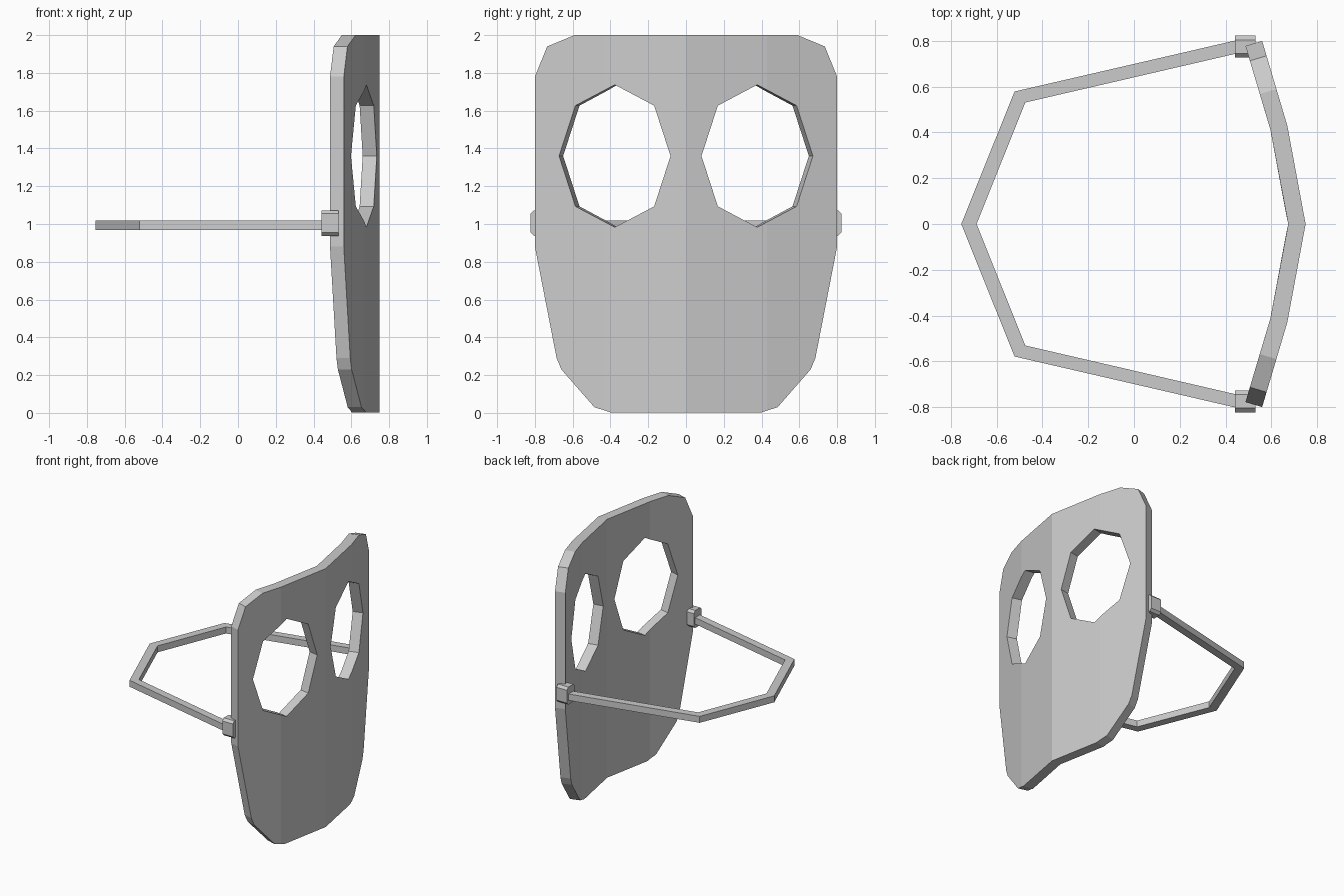
import bpy, bmesh, math
from mathutils import Vector

if "Cube" in bpy.data.objects:
    bpy.data.objects.remove(bpy.data.objects["Cube"])


def add_object(name, bm):
    bmesh.ops.recalc_face_normals(bm, faces=bm.faces)
    mesh = bpy.data.meshes.new(name)
    bm.to_mesh(mesh)
    bm.free()
    obj = bpy.data.objects.new(name, mesh)
    bpy.context.collection.objects.link(obj)
    return obj


def loop(bm, points):
    verts = [bm.verts.new((0, y, z)) for y, z in points]
    return [bm.edges.new((verts[i - 1], verts[i])) for i in range(len(verts))]


def bend(y):
    # folded profile of the plate's outer face, seen from the top
    y = abs(y)
    if y < 0.43:
        return 0.75 - 0.08 * y / 0.43
    return 0.67 - 0.11 * (y - 0.43) / 0.37


# Mask plate: flat outline with two octagonal eye holes
bm = bmesh.new()
half = [(0.4, 0.003), (0.485, 0.03), (0.66, 0.23), (0.685, 0.29), (0.8, 0.88),
        (0.8, 1.78), (0.735, 1.94), (0.59, 2.0)]
edges = loop(bm, half + [(-y, z) for y, z in reversed(half)])
for side in (-1, 1):
    edges += loop(bm, [(side * (0.377 + 0.295 * math.cos(i * math.pi / 4)),
                        1.36 + 0.377 * math.sin(i * math.pi / 4)) for i in range(8)])
bmesh.ops.triangle_fill(bm, edges=edges, use_beauty=True, use_dissolve=False)

# Fold the plate around the face and give it thickness
for y in (-0.43, 0, 0.43):
    bmesh.ops.bisect_plane(bm, geom=bm.verts[:] + bm.edges[:] + bm.faces[:],
                           plane_co=(0, y, 0), plane_no=(0, 1, 0))
for v in bm.verts:
    v.co.x = bend(v.co.y)
bm.normal_update()
mask = add_object("mask_plate", bm)
if sum(p.normal.x for p in mask.data.polygons) < 0:
    mask.data.flip_normals()
solid = mask.modifiers.new("thickness", 'SOLIDIFY')
solid.thickness = 0.076
solid.offset = -1
solid.use_even_offset = False

# Head strap: square bar running round the back
bm = bmesh.new()
outer = [(0.50, 0.815), (-0.522, 0.579), (-0.755, 0), (-0.522, -0.579), (0.50, -0.815)]
inner = [(0.50, 0.757), (-0.475, 0.531), (-0.688, 0), (-0.475, -0.531), (0.50, -0.757)]
rings = []
for (ox, oy), (ix, iy) in zip(outer, inner):
    rings.append([bm.verts.new(p) for p in ((ox, oy, 0.968), (ox, oy, 1.018),
                                            (ix, iy, 1.018), (ix, iy, 0.968))])
for a, b in zip(rings, rings[1:]):
    for i in range(4):
        bm.faces.new((a[i - 1], a[i], b[i], b[i - 1]))
bm.faces.new(rings[0])
bm.faces.new(rings[-1])
add_object("head_strap", bm)

# Side clips joining strap and plate, chamfered along x
for side, name in ((1, "clip_left"), (-1, "clip_right")):
    bm = bmesh.new()
    bmesh.ops.create_cube(bm, size=1)
    for v in bm.verts:
        v.co = Vector((0.487 + v.co.x * 0.09, side * 0.775 + v.co.y * 0.096,
                       1.005 + v.co.z * 0.135))
    long_edges = [e for e in bm.edges if abs(e.verts[0].co.x - e.verts[1].co.x) > 0.01]
    bmesh.ops.bevel(bm, geom=long_edges, offset=0.018, segments=1, affect='EDGES')
    add_object(name, bm)
